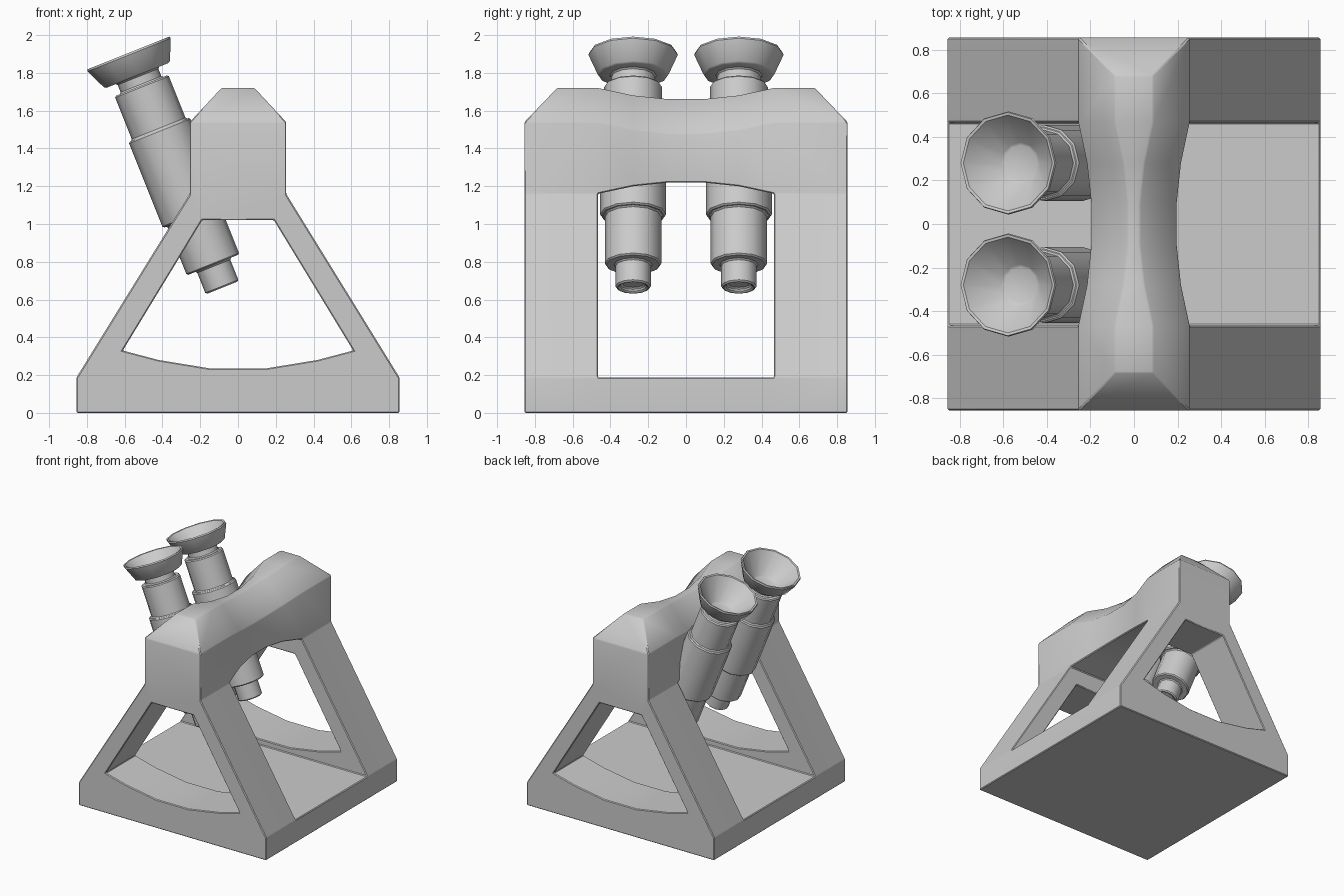
import bpy, bmesh, math
from mathutils import Matrix

cube = bpy.data.objects.get("Cube")
if cube:
    bpy.data.objects.remove(cube, do_unlink=True)

grey = bpy.data.materials.new("plain_grey")
grey.use_nodes = True
colour = (0.6, 0.6, 0.6, 1)
grey.diffuse_color = colour
grey.node_tree.nodes["Principled BSDF"].inputs["Base Color"].default_value = colour

HALF = 0.855      # half width of the base
INNER = 0.466     # inner face of each end frame
PLINTH = 0.188    # height of the base slab


def make_object(name, bm):
    bmesh.ops.recalc_face_normals(bm, faces=bm.faces)
    mesh = bpy.data.meshes.new(name)
    bm.to_mesh(mesh)
    bm.free()
    mesh.materials.append(grey)
    obj = bpy.data.objects.new(name, mesh)
    bpy.context.collection.objects.link(obj)
    return obj


def activate(obj):
    bpy.ops.object.select_all(action='DESELECT')
    obj.select_set(True)
    bpy.context.view_layer.objects.active = obj


def finish(obj, bevel, bevel_angle, smooth_angle):
    """Soften the hard edges, then shade smooth between them."""
    activate(obj)
    mod = obj.modifiers.new("edge_bevel", 'BEVEL')
    mod.width = bevel
    mod.segments = 1
    mod.limit_method = 'ANGLE'
    mod.angle_limit = math.radians(bevel_angle)
    bpy.ops.object.modifier_apply(modifier=mod.name)
    bpy.ops.object.shade_smooth_by_angle(angle=math.radians(smooth_angle))


# Stand: end frames, base slab and waisted head in one shell
bm = bmesh.new()


def base_ring(y):
    return [bm.verts.new((x, y, z)) for x, z in
            ((-HALF, PLINTH), (-HALF, 0), (HALF, 0), (HALF, PLINTH))]


def head_ring(y, ridge_y, inset):
    w, r = 0.255 - inset, 0.087 - inset
    half = [(w, y, 1.16 + inset), (w, y, 1.54 - inset), (r, ridge_y, 1.72 - inset)]
    right = [bm.verts.new((-x, yy, z)) for x, yy, z in half]
    left = [bm.verts.new(p) for p in reversed(half)]
    return right + left


def bridge(a, b, closed=False):
    n = len(a)
    for i in range(n if closed else n - 1):
        j = (i + 1) % n
        bm.faces.new((a[i], a[j], b[j], b[i]))


steps = 5
ys = [INNER * (2 * i / steps - 1) for i in range(steps + 1)]
heads = [head_ring(y, y, 0.062 * (1 - (y / INNER) ** 2)) for y in ys]
bases = [base_ring(-INNER), base_ring(INNER)]
for a, b in zip(heads, heads[1:]):
    bridge(a, b, True)
bridge(bases[0], bases[1], True)

for sign, head, base in ((-1, heads[0], bases[0]), (1, heads[-1], bases[1])):
    end_head = head_ring(sign * HALF, sign * 0.682, 0)
    end_base = base_ring(sign * HALF)
    bridge(head, end_head)
    bridge(base, end_base)
    for b, h in ((0, 0), (3, 5)):                       # sloping leg outsides
        bm.faces.new((base[b], head[h], end_head[h], end_base[b]))
    bm.faces.new((base[0], head[0], head[5], base[3]))  # inner frame face
    bm.faces.new(end_head[1:5])                         # hipped head end
    bm.faces.new(end_base + [end_head[i] for i in (5, 4, 1, 0)])
stand = make_object("stand", bm)

# Opening through both end frames, with a sagging lower edge
right_side = [(0.19, 1.02), (0.61, 0.33), (0.42, 0.28), (0.145, 0.235)]
outline = right_side + [(-x, z) for x, z in reversed(right_side)]
bm = bmesh.new()
rings = [[bm.verts.new((x, y, z)) for x, z in outline] for y in (-1, 1)]
bridge(rings[0], rings[1], True)
for ring in rings:
    bm.faces.new(ring)
cutter = make_object("frame_opening_cutter", bm)
cutter.hide_render = True
activate(stand)
cut = stand.modifiers.new("frame_opening", 'BOOLEAN')
cut.operation = 'DIFFERENCE'
cut.solver = 'EXACT'
cut.object = cutter
bpy.ops.object.modifier_apply(modifier=cut.name)
bpy.data.objects.remove(cutter, do_unlink=True)
finish(stand, 0.006, 28, 25)

# Tilted optical tubes: (radius, distance along the axis), lens to eyecup
profile = [(0.066, 0.025), (0.072, 0), (0.094, 0), (0.094, 0.13),
           (0.15, 0.13), (0.15, 0.41), (0.175, 0.41), (0.175, 0.90),
           (0.153, 0.90), (0.153, 1.152), (0.116, 1.152), (0.116, 1.21),
           (0.185, 1.21), (0.24, 1.335), (0.225, 1.342), (0.09, 1.175)]
SIDES = 12


def optical_tube(name, y):
    global bm
    bm = bmesh.new()
    rings = []
    for r, t in profile:
        angles = [math.tau * i / SIDES for i in range(SIDES)]
        rings.append([bm.verts.new((r * math.cos(a), r * math.sin(a), t))
                      for a in angles])
    for a, b in zip(rings, rings[1:]):
        bridge(a, b, True)
    bm.faces.new(rings[0])
    bm.faces.new(rings[-1])
    tilt = Matrix.Rotation(math.radians(-21.8), 4, 'Y')
    bm.transform(Matrix.Translation((-0.083, y, 0.663)) @ tilt)
    finish(make_object(name, bm), 0.008, 50, 34)


optical_tube("front_optical_tube", -0.28)
optical_tube("back_optical_tube", 0.28)
